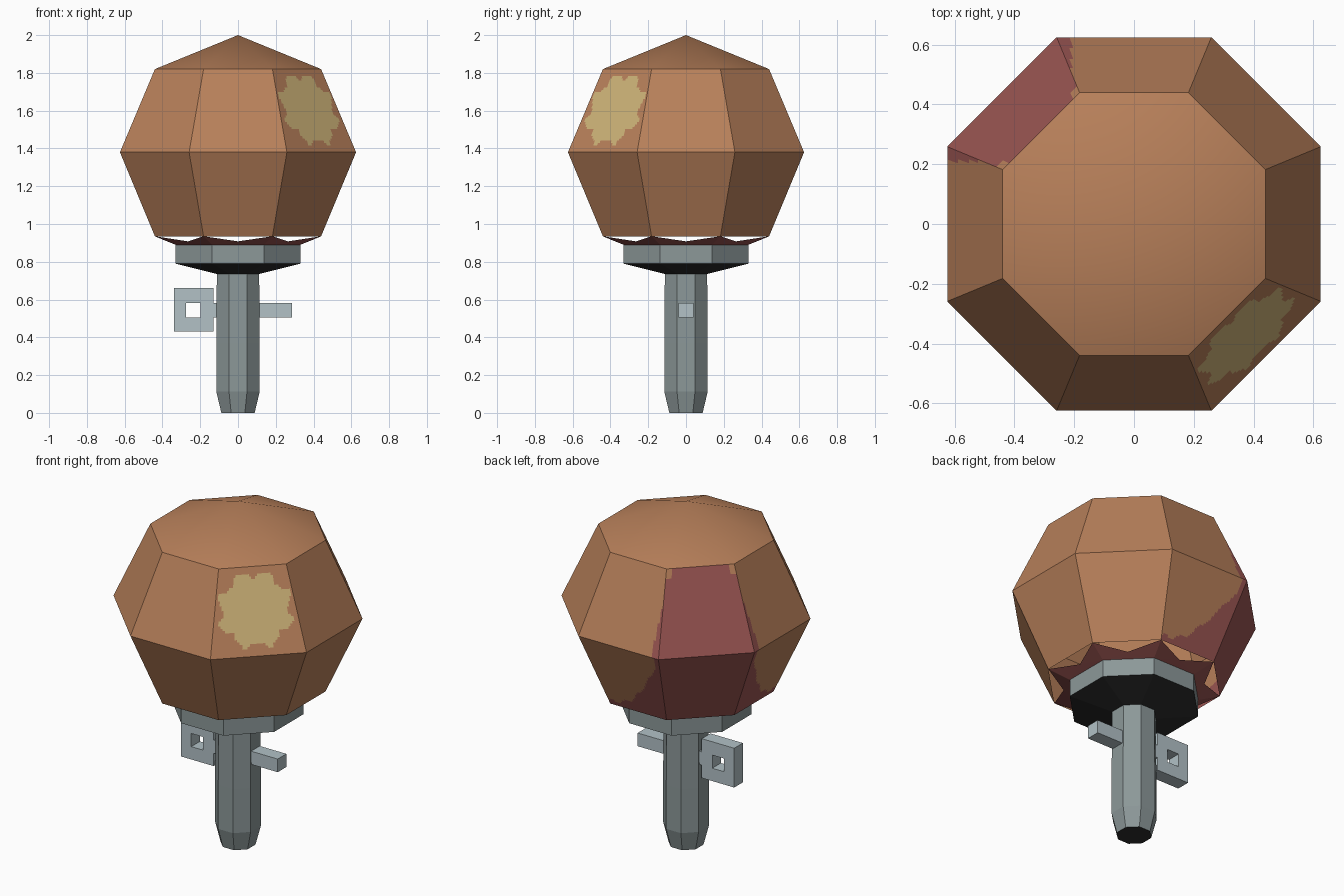
import bpy, bmesh, math
from mathutils import Vector

if "Cube" in bpy.data.objects:
    bpy.data.objects.remove(bpy.data.objects["Cube"])

SIDES = 8
STEP = 2 * math.pi / SIDES
WIDEN = 1 / math.cos(STEP / 2)


def material(name, hex_code):
    """One flat colour from an sRGB hex code."""
    def linear(c):
        return c / 12.92 if c <= 0.04045 else ((c + 0.055) / 1.055) ** 2.4
    m = bpy.data.materials.new(name)
    rgb = [linear(int(hex_code[i:i + 2], 16) / 255) for i in (0, 2, 4)]
    m.diffuse_color = (*rgb, 1)
    m.use_nodes = True
    m.node_tree.nodes["Principled BSDF"].inputs["Base Color"].default_value = m.diffuse_color
    return m


brown = material("warm_brown", "B8805A")
tan = material("pale_tan", "CEB378")
red = material("dusty_red", "9A5552")
steel = material("grey_steel", "8C9899")
pale = material("pale_steel", "B2C1C6")
dark = material("near_black", "2C2C2C")


def finish(name, bm, mats, recalc=True):
    if recalc:
        bmesh.ops.recalc_face_normals(bm, faces=bm.faces)
    mesh = bpy.data.meshes.new(name)
    bm.to_mesh(mesh)
    bm.free()
    for m in mats:
        mesh.materials.append(m)
    ob = bpy.data.objects.new(name, mesh)
    bpy.context.collection.objects.link(ob)
    return ob


def corner(apothem, z, i):
    """Corner i of an octagon whose flat sides face the axes."""
    a = (i - 0.5) * STEP
    r = apothem * WIDEN
    return Vector((r * math.cos(a), r * math.sin(a), z))


def lathe(name, profile, mats, dark_bands=(), cap_bottom=0, cap_top=0):
    """Octagonal solid through (apothem, z) rings."""
    bm = bmesh.new()
    rings = [[bm.verts.new(corner(r, z, i)) for i in range(SIDES)] for r, z in profile]
    for b in range(len(rings) - 1):
        for i in range(SIDES):
            j = (i + 1) % SIDES
            f = bm.faces.new((rings[b][i], rings[b][j], rings[b + 1][j], rings[b + 1][i]))
            f.material_index = 1 if b in dark_bands else 0
    bm.faces.new(rings[0][::-1]).material_index = cap_bottom
    bm.faces.new(rings[-1]).material_index = cap_top
    return finish(name, bm, mats)


# Head: open faceted globe with painted patches
def paint(p, k, upper):
    """Material index for a point on side k of the globe."""
    ang = k * STEP
    a = -p.x * math.sin(ang) + p.y * math.cos(ang)
    half = (p.x * math.cos(ang) + p.y * math.sin(ang)) * math.tan(STEP / 2)
    if k == 7 and upper:  # wavy pale patch
        b = (p.z - 1.605) / 0.923
        th = math.atan2(b, a)
        wave = 0.019 * math.cos(8 * th + math.pi) + 0.006 * math.sin(19 * th)
        return 1 if math.hypot(a, b) < 0.192 + wave else 0
    if k == 3:  # red side with small worn top corners
        return 0 if upper and p.z > 1.775 and abs(a) > 0.155 else 2
    if k in (2, 4):  # red spilling onto the neighbours
        s = a if k == 2 else -a
        if upper:
            return 2 if s > 0.21 else 0
        u = (s / half + 1) / 2
        v = (p.z - 0.935) / 0.445
        return 2 if v < 0.06 + 0.9 * u ** 2.5 + 0.02 * math.sin(25 * u) or s > 0.225 else 0
    return 0


bm = bmesh.new()
bands = [(0.44, 0.935), (0.625, 1.38), (0.44, 1.82)]
for row in range(2):
    (r0, z0), (r1, z1) = bands[row], bands[row + 1]
    for k in range(SIDES):
        painted = k in (2, 3, 4) or (k == 7 and row == 1)
        n = 36 if painted else 1
        bl, br = corner(r0, z0, k), corner(r0, z0, k + 1)
        tl, tr = corner(r1, z1, k), corner(r1, z1, k + 1)
        grid = [[bm.verts.new(bl.lerp(br, i / n).lerp(tl.lerp(tr, i / n), j / n))
                 for i in range(n + 1)] for j in range(n + 1)]
        for j in range(n):
            for i in range(n):
                f = bm.faces.new((grid[j][i], grid[j][i + 1], grid[j + 1][i + 1], grid[j + 1][i]))
                if painted:
                    f.material_index = paint(f.calc_center_median(), k, row == 1)
apex = bm.verts.new((0, 0, 2))
rim = [bm.verts.new(corner(0.44, 1.82, i)) for i in range(SIDES)]
for i in range(SIDES):
    bm.faces.new((rim[i], rim[(i + 1) % SIDES], apex))
bmesh.ops.remove_doubles(bm, verts=bm.verts, dist=0.0005)
head = finish("globe_head", bm, [brown, tan, red], recalc=False)
bpy.context.view_layer.objects.active = head
head.select_set(True)
bpy.ops.object.shade_smooth_by_angle(angle=math.radians(30))
head.select_set(False)

# Pointed cup joining the collar to the globe corners
bm = bmesh.new()
for i in range(SIDES):
    low_a, low_b = corner(0.33, 0.89, i), corner(0.33, 0.89, i + 1)
    tip_a, tip_b = corner(0.44, 0.935, i), corner(0.44, 0.935, i + 1)
    ang = i * STEP
    dip = Vector((0.375 * math.cos(ang), 0.375 * math.sin(ang), 0.908))
    for tri in ((low_a, low_b, dip), (low_a, dip, tip_a), (low_b, tip_b, dip)):
        bm.faces.new([bm.verts.new(p) for p in tri])
bmesh.ops.remove_doubles(bm, verts=bm.verts, dist=0.0005)
finish("pointed_cup", bm, [red], recalc=False)

# Collar with dark underside and cup floor
lathe("collar", [(0.11, 0.735), (0.33, 0.79), (0.33, 0.89)],
      [steel, dark, red], dark_bands=(0,), cap_bottom=1, cap_top=2)

# Handle with tapered dark tip
lathe("handle", [(0.088, 0.0), (0.115, 0.113), (0.115, 0.37), (0.112, 0.74)],
      [steel, dark], cap_bottom=1)


def box(bm, x0, x1, z0, z1, depth=0.04):
    cube = bmesh.ops.create_cube(bm, size=1)["verts"]
    for v in cube:
        v.co = Vector((x0 + (v.co.x + 0.5) * (x1 - x0), v.co.y * 2 * depth,
                       z0 + (v.co.z + 0.5) * (z1 - z0)))


# Side peg
bm = bmesh.new()
box(bm, 0.09, 0.285, 0.505, 0.582)
finish("side_peg", bm, [pale])

# Link between handle and square loop
bm = bmesh.new()
box(bm, -0.135, -0.09, 0.505, 0.582)
finish("loop_link", bm, [pale])

# Square loop: outer and inner outlines swept through the depth
bm = bmesh.new()
outer = [(-0.34, 0.43), (-0.13, 0.43), (-0.13, 0.66), (-0.34, 0.66)]
inner = [(-0.275, 0.505), (-0.198, 0.505), (-0.198, 0.582), (-0.275, 0.582)]
loops = [[bm.verts.new((x, y, z)) for x, z in pts]
         for pts, y in ((outer, -0.04), (outer, 0.04), (inner, 0.04), (inner, -0.04))]
for s in range(4):
    a, b = loops[s], loops[(s + 1) % 4]
    for i in range(4):
        j = (i + 1) % 4
        bm.faces.new((a[i], a[j], b[j], b[i]))
finish("square_loop", bm, [pale])
